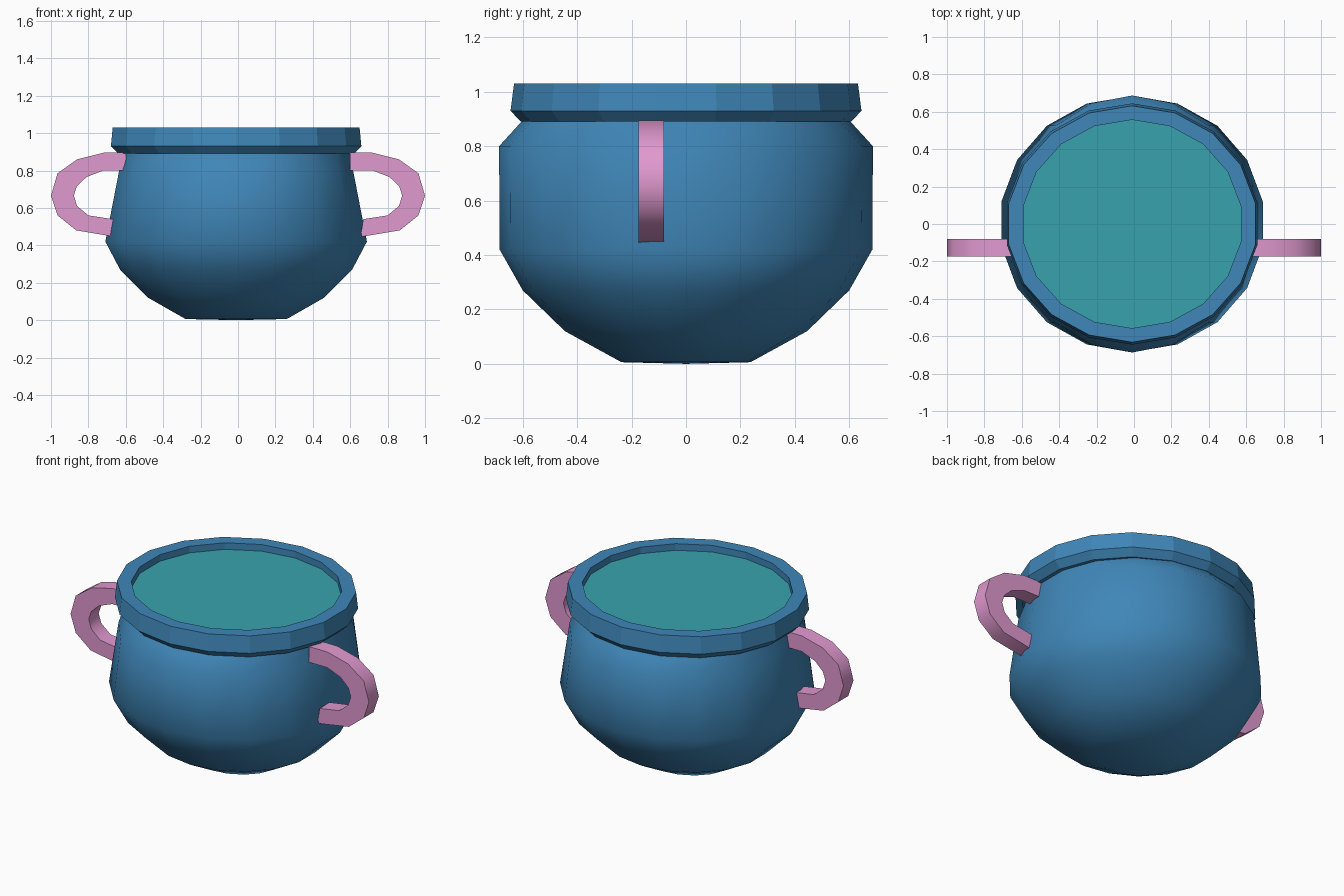
import bpy, bmesh, math

if "Cube" in bpy.data.objects:
    bpy.data.objects.remove(bpy.data.objects["Cube"])

SIDES = 18
CX = -0.01


def material(name, color):
    m = bpy.data.materials.new(name)
    m.diffuse_color = (*color, 1)
    m.use_nodes = True
    m.node_tree.nodes["Principled BSDF"].inputs["Base Color"].default_value = m.diffuse_color
    return m


BLUE = material("blue", (0.05, 0.24, 0.48))
PINK = material("pink", (0.75, 0.32, 0.63))
TEAL = material("teal", (0.04, 0.36, 0.42))


def finish(bm, name, mat, smooth_angle=None):
    bmesh.ops.recalc_face_normals(bm, faces=bm.faces)
    me = bpy.data.meshes.new(name)
    bm.to_mesh(me)
    bm.free()
    ob = bpy.data.objects.new(name, me)
    bpy.context.collection.objects.link(ob)
    me.materials.append(mat)
    if smooth_angle:
        bpy.ops.object.select_all(action='DESELECT')
        ob.select_set(True)
        bpy.context.view_layer.objects.active = ob
        bpy.ops.object.shade_smooth_by_angle(angle=math.radians(smooth_angle))
    return ob


def oval_lathe(bm, profile):
    """Stack of oval rings (z, x radius, y radius), a vertex facing the back."""
    rings = []
    for z, rx, ry in profile:
        ring = []
        for i in range(SIDES):
            a = math.pi / 2 + 2 * math.pi * i / SIDES
            ring.append(bm.verts.new((CX + rx * math.cos(a), ry * math.sin(a), z)))
        rings.append(ring)
    for lo, hi in zip(rings, rings[1:]):
        for i in range(SIDES):
            j = (i + 1) % SIDES
            bm.faces.new((lo[i], lo[j], hi[j], hi[i]))
    return rings


# Rounded belly with a shallow pointed bottom
bm = bmesh.new()
rings = oval_lathe(bm, [
    (0.006, 0.275, 0.237), (0.12, 0.478, 0.445), (0.27, 0.63, 0.60),
    (0.42, 0.71, 0.685), (0.80, 0.635, 0.687), (0.89, 0.617, 0.605)])
tip = bm.verts.new((CX, 0, 0))
for i in range(SIDES):
    bm.faces.new((tip, rings[0][i], rings[0][(i + 1) % SIDES]))
finish(bm, "pot_body", BLUE, 50)

# Faceted rim collar
bm = bmesh.new()
oval_lathe(bm, [
    (0.89, 0.59, 0.57), (0.89, 0.64, 0.607), (0.93, 0.68, 0.645),
    (1.03, 0.67, 0.632), (1.03, 0.59, 0.557), (0.97, 0.59, 0.557)])
finish(bm, "rim", BLUE)

# Liquid surface just below the rim
bm = bmesh.new()
bm.faces.new(oval_lathe(bm, [(0.99, 0.59, 0.557)])[0])
finish(bm, "liquid", TEAL)

# Pair of C-shaped handles
OUTER = [(.60, .895), (.72, .895), (.86, .86), (.965, .785),
         (1.0, .665), (.965, .56), (.865, .48), (.655, .445)]
INNER = [(.60, .80), (.72, .80), (.81, .765), (.862, .715),
         (.878, .665), (.86, .61), (.80, .56), (.67, .54)]
for side, name in ((1, "handle_right"), (-1, "handle_left")):
    bm = bmesh.new()
    loops = []
    for (ox, oz), (ix, iz) in zip(OUTER, INNER):
        loops.append([bm.verts.new((side * x, y, z)) for x, y, z in (
            (ox, -.175, oz), (ox, -.08, oz), (ix, -.08, iz), (ix, -.175, iz))])
    for a, b in zip(loops, loops[1:]):
        for i in range(4):
            j = (i + 1) % 4
            bm.faces.new((a[i], a[j], b[j], b[i]))
    bm.faces.new(loops[0])
    bm.faces.new(loops[-1])
    finish(bm, name, PINK, 45)
